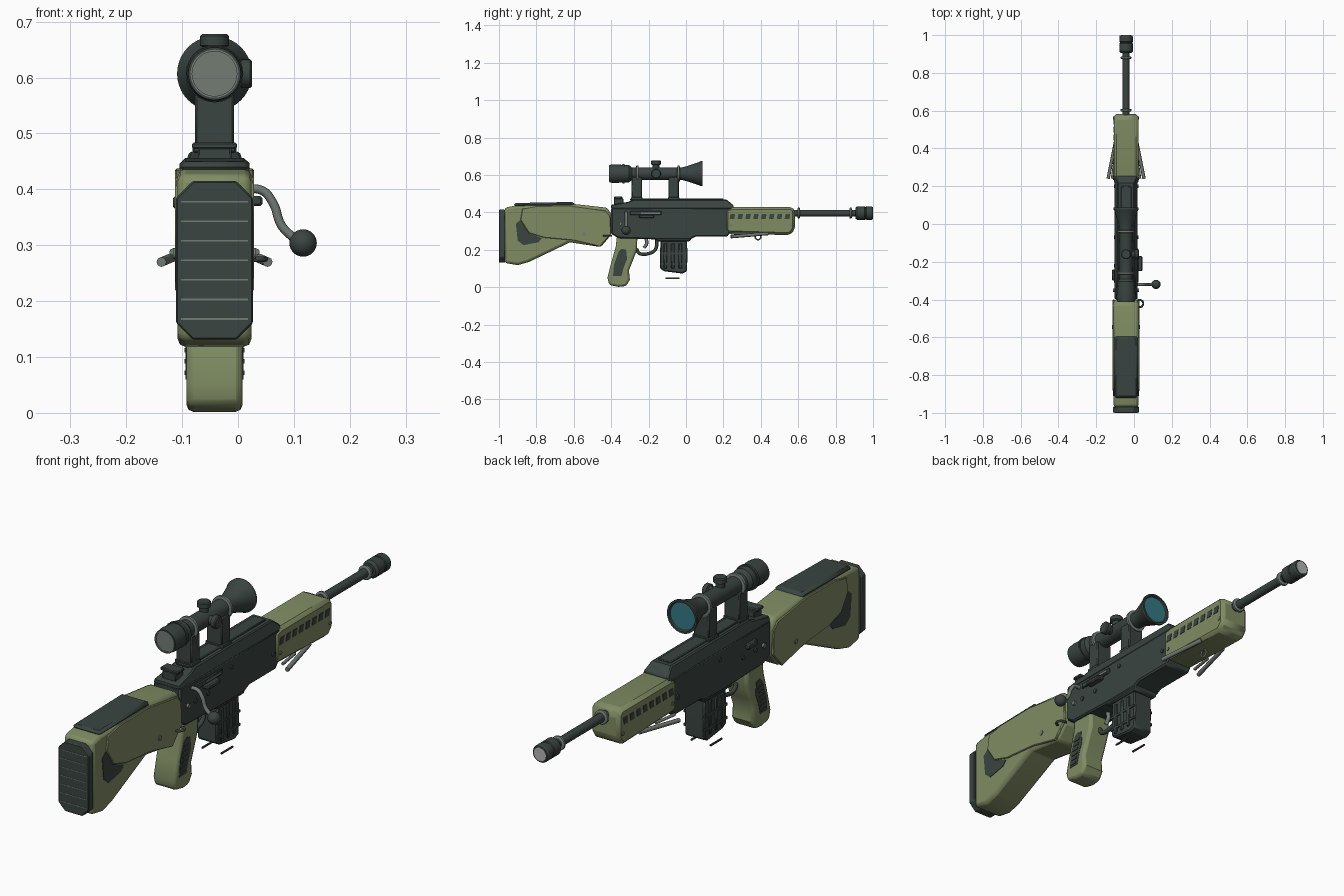
import bpy, bmesh, math
from mathutils import Vector, Matrix

if "Cube" in bpy.data.objects:
    bpy.data.objects.remove(bpy.data.objects["Cube"])

CX = -0.042  # centre line of the rifle


def mat(name, r, g, b):
    m = bpy.data.materials.new(name)
    m.diffuse_color = (r, g, b, 1)
    m.use_nodes = True
    m.node_tree.nodes["Principled BSDF"].inputs["Base Color"].default_value = m.diffuse_color
    return m


DARK = mat("dark gunmetal", 0.042, 0.058, 0.052)
GREEN = mat("olive green", 0.215, 0.265, 0.125)
GREY = mat("worn grey metal", 0.17, 0.20, 0.175)
LENS = mat("teal lens", 0.035, 0.19, 0.23)
PALE = mat("pale metal", 0.45, 0.46, 0.45)


def finish(name, bm, material, bevel=0, seg=1):
    bmesh.ops.recalc_face_normals(bm, faces=bm.faces)
    me = bpy.data.meshes.new(name)
    bm.to_mesh(me)
    bm.free()
    me.materials.append(material)
    ob = bpy.data.objects.new(name, me)
    bpy.context.collection.objects.link(ob)
    if bevel:
        md = ob.modifiers.new("bevel", 'BEVEL')
        md.width, md.segments, md.limit_method = bevel, seg, 'ANGLE'
        md.angle_limit = math.radians(40)
    return ob


def prism(name, prof, x0, x1, material, bevel=0, seg=1, taper=None):
    """Extrude a (y, z) profile from x0 to x1 (relative to centre line)."""
    bm = bmesh.new()
    rows = []
    for x in (x0, x1):
        rows.append([bm.verts.new((CX + x * (taper(y, z) if taper else 1), y, z)) for y, z in prof])
    for r in rows:
        bm.faces.new(r)
    n = len(prof)
    for i in range(n):
        j = (i + 1) % n
        bm.faces.new((rows[0][i], rows[0][j], rows[1][j], rows[1][i]))
    return finish(name, bm, material, bevel, seg)


def both(name, prof, a, b, material, bevel=0):
    prism(name + "_right", prof, a, b, material, bevel)
    prism(name + "_left", prof, -b, -a, material, bevel)


def rect(y0, y1, z0, z1):
    return [(y0, z0), (y1, z0), (y1, z1), (y0, z1)]


def lathe(name, pts, x, z, material, n=32, rot=None, y=0):
    """Revolve (radius, y) points round the y axis, then turn and move."""
    bm = bmesh.new()
    rings = []
    for r, t in pts:
        rings.append([bm.verts.new((r * math.cos(2 * math.pi * i / n), t, r * math.sin(2 * math.pi * i / n)))
                      for i in range(n)])
    for a, b in zip(rings, rings[1:]):
        for i in range(n):
            j = (i + 1) % n
            bm.faces.new((a[i], a[j], b[j], b[i]))
    bm.faces.new(rings[0])
    bm.faces.new(rings[-1])
    if rot:
        bm.transform(Matrix.Rotation(math.radians(rot[1]), 4, rot[0]))
    bm.transform(Matrix.Translation((CX + x, y, z)))
    return finish(name, bm, material)


def rod(name, pts, r, material, closed=False):
    cu = bpy.data.curves.new(name, 'CURVE')
    cu.dimensions, cu.bevel_depth, cu.bevel_resolution = '3D', r, 2
    cu.use_fill_caps = True
    sp = cu.splines.new('BEZIER')
    sp.bezier_points.add(len(pts) - 1)
    for p, c in zip(sp.bezier_points, pts):
        p.co = (CX + c[0], c[1], c[2])
        p.handle_left_type = p.handle_right_type = 'AUTO'
    sp.use_cyclic_u, sp.resolution_u = closed, 6
    cu.materials.append(material)
    ob = bpy.data.objects.new(name, cu)
    bpy.context.collection.objects.link(ob)


# Stock with raised side panels, recesses, cheek rest and butt pad
prism("stock", [(-.97, .425), (-.91, .437), (-.6, .445), (-.42, .425), (-.4, .39), (-.4, .28), (-.455, .215),
                (-.62, .24), (-.84, .135), (-.9, .118), (-.97, .13)], -.066, .066, GREEN, .014, 2)
both("stock_panel", [(-.84, .29), (-.885, .36), (-.875, .42), (-.8, .435), (-.62, .437), (-.43, .41), (-.405, .38),
                     (-.4, .285), (-.46, .217), (-.6, .25), (-.76, .265)], .06, .071, GREEN, .003)
both("stock_recess", [(-.885, .36), (-.91, .34), (-.9, .25), (-.87, .225), (-.79, .24), (-.77, .262), (-.84, .29)],
     .06, .068, DARK)
prism("cheek_rest", [(-.92, .43), (-.92, .45), (-.6, .456), (-.59, .43)], -.063, .063, DARK, .01)
for s in (-1, 1):
    lathe("stock_screw", [(.01, -.003), (.01, .003)], s * .071, .285, GREY, 16, ('Z', 90), -.545)

bm = bmesh.new()  # butt pad outline in x, z with cut corners
w, c = .069, .03
out = [(-w + c, .131), (w - c, .131), (w, .131 + c), (w, .415 - c), (w - c, .415), (-w + c, .415),
       (-w, .415 - c), (-w, .131 + c)]
f = bm.faces.new([bm.verts.new((CX + x, -.999, z)) for x, z in out])
ext = bmesh.ops.extrude_face_region(bm, geom=[f])
bmesh.ops.translate(bm, verts=[v for v in ext['geom'] if isinstance(v, bmesh.types.BMVert)], vec=(0, .032, 0))
finish("butt_pad", bm, DARK, .003)
for i in range(7):
    z = .168 + i * .035
    prism("butt_pad_rib", rect(-1, -.995, z - .0015, z + .0015), -.06, .06, GREY)

# Receiver: lower body plus tapered upper
prism("receiver", [(-.4, .425), (-.4, .285), (-.36, .262), (-.14, .255), (.02, .255), (.05, .27), (.22, .27),
                   (.235, .29), (.25, .36), (.25, .425)], -.06, .06, DARK, .006)
prism("receiver_top", [(-.4, .42), (.254, .42), (.254, .438), (.217, .468), (-.28, .468), (-.31, .456), (-.4, .44)],
      -.06, .06, DARK, .004, 1, lambda y, z: 1 - max(0, z - .425) * 6)
prism("magazine_well", [(-.155, .245), (.02, .245), (.05, .29), (-.17, .29)], -.056, .056, DARK, .005)
prism("top_rail", rect(-.3, .2, .463, .474), -.028, .028, DARK, .003)
prism("rear_sight_base", rect(-.385, -.335, .44, .475), -.03, .03, DARK, .003)
prism("rear_sight", rect(-.385, -.34, .472, .484), -.04, .04, DARK, .003)
prism("ejection_cover", rect(-.3, -.13, .385, .408), .055, .066, DARK, .003)
prism("ejection_strip", rect(-.24, -.14, .392, .4), .06, .069, GREY)
prism("bolt_release", rect(-.25, -.17, .37, .388), .055, .086, DARK, .004)
prism("selector", rect(-.3, -.24, .365, .388), -.074, -.055, DARK, .004)
for y, z in ((-.07, .39), (-.3, .34), (-.22, .34), (.2, .34)):
    for s in (-1, 1):
        lathe("receiver_pin", [(.009, -.065), (.009, .065)], 0, z, DARK, 16, ('Z', 90), y)
lathe("charging_pin", [(.009, -.069), (.009, .069)], 0, .34, GREY, 16, ('Z', 90), -.35)

# Bolt handle with ball
rod("bolt_handle", [(.05, -.32, .4), (.085, -.32, .398), (.105, -.32, .375), (.12, -.32, .335), (.145, -.32, .31)],
    .008, GREY)
bm = bmesh.new()
bmesh.ops.create_uvsphere(bm, u_segments=24, v_segments=14, radius=.0245)
bm.transform(Matrix.Translation((.1165, -.32, .304)))
finish("bolt_knob", bm, DARK)

# Pistol grip with dark ridged panels
prism("pistol_grip", [(-.37, .275), (-.375, .22), (-.4, .13), (-.42, .05), (-.41, .012), (-.36, .002), (-.32, .006),
                      (-.3, .04), (-.305, .09), (-.285, .14), (-.262, .2), (-.26, .275)], -.05, .05, GREEN, .012, 2)
both("grip_panel", [(-.36, .19), (-.385, .12), (-.39, .06), (-.345, .06), (-.335, .1), (-.315, .15), (-.32, .2),
                    (-.345, .205)], .045, .0515, DARK)
for i in range(6):
    z, y = .072 + i * .02, -.367 + i * .004
    both("grip_ridge", rect(y - .016, y + .016, z - .004, z + .004), .048, .054, DARK)

# Trigger and guard
rod("trigger_guard", [(0, -.265, .205), (0, -.25, .182), (0, -.2, .18), (0, -.165, .2), (0, -.155, .26)], .009, DARK)
rod("trigger", [(0, -.215, .265), (0, -.21, .235), (0, -.225, .21)], .009, GREY)

# Magazine with ribs and base strips
prism("magazine", [(-.135, .26), (-.14, .17), (-.14, .1), (-.115, .085), (-.02, .073), (.005, .085), (.008, .17),
                   (.005, .26)], -.045, .045, DARK, .006)
for y in (-.11, -.07, -.03):
    both("magazine_rib", rect(y - .009, y + .009, .1, .235), .042, .05, DARK, .003)
for z in (.125, .18):
    both("magazine_band", rect(-.138, .005, z - .005, z + .005), .042, .049, DARK)
both("magazine_strip", rect(-.11, -.035, .045, .051), .04, .046, DARK)

# Handguard with vents and folded legs
prism("handguard", [(.21, .3), (.21, .42), (.25, .43), (.565, .43), (.583, .41), (.583, .31), (.555, .278),
                    (.23, .288)], -.065, .065, GREEN, .02)
for i in range(8):
    y = .248 + i * .042
    both("handguard_vent", [(y - .015, .364), (y + .01, .364), (y + .015, .392), (y - .01, .392)], .06, .067, DARK)
for y in (.24, .56):
    for s in (-1, 1):
        lathe("handguard_screw", [(.008, -.003), (.008, .003)], s * .065, .33, GREY, 12, ('Z', 90), y)
for s in (-1, 1):
    rod("folded_leg", [(s * .095, .24, .27), (s * .055, .44, .287)], .009, GREY)
    rod("leg_brace", [(s * .075, .24, .288), (s * .06, .34, .288)], .006, GREY)


def loop(name, x, y, z, r):
    rod(name, [(x, y + r * math.cos(a), z + r * math.sin(a)) for a in (0, 1.571, 3.142, 4.712)], .004, GREY, True)


loop("front_sling_loop", 0, .385, .27, .016)
rod("rear_sling_loop", [(.06, -.44, .275), (.085, -.435, .275), (.088, -.41, .275), (.06, -.4, .275)], .005, DARK)

# Barrel, collars and muzzle
BZ = .396
lathe("barrel", [(.018, .56), (.018, .93)], 0, BZ, DARK, 24)
for y in (.603, .88):
    lathe("barrel_collar", [(.024, y - .007), (.029, y - .004), (.029, y + .004), (.024, y + .007)], 0, BZ, GREY, 24)
lathe("muzzle", [(.028, .905), (.036, .915), (.036, .955), (.033, .958), (.033, .962), (.036, .965), (.036, .993),
                 (.032, .999)], 0, BZ, DARK)
lathe("muzzle_face", [(.027, .99), (.027, 1.0)], 0, BZ, PALE)

# Scope body, lenses, rings, turrets and mounts
SZ = .607
lathe("scope_body", [(.04, -.4), (.042, -.41), (.047, -.41), (.05, -.385), (.047, -.335), (.046, -.305), (.034, -.29),
                     (.034, -.02), (.042, .01), (.062, .07), (.067, .078), (.067, .087), (.059, .087), (.056, .078)],
      0, SZ, DARK, 40)
lathe("rear_lens", [(.037, -.404), (.037, -.396)], 0, SZ, LENS)
lathe("front_lens", [(.055, .07), (.055, .081)], 0, SZ, LENS)
lathe("eyepiece_ring", [(.0515, -.34), (.0515, -.33)], 0, SZ, DARK)
for y in (-.26, -.04):
    lathe("scope_ring", [(.036, y - .007), (.045, y - .005), (.045, y + .005), (.036, y + .007)], 0, SZ, GREY)
lathe("eyepiece_rim", [(.04, -.409), (.04, -.412), (.043, -.412), (.043, -.409)], 0, SZ, GREY)
T = [(.018, 0), (.018, .046), (.026, .05), (.026, .067), (.022, .071)]
lathe("top_turret", T, 0, SZ, DARK, 24, ('X', 90), -.16)
lathe("side_turret", [(r, t * .95) for r, t in T], 0, SZ, DARK, 24, ('Z', -90), -.16)
for y in (-.263, -.066):
    prism("scope_mount", rect(y - .028, y + .028, .47, .59), -.035, .035, DARK, .004)
    prism("scope_mount_foot", rect(y - .03, y + .03, .466, .482), -.039, .039, DARK, .003)

# Smooth shading on curved parts, sharp edges kept
bpy.ops.object.select_all(action='DESELECT')
for ob in bpy.data.objects:
    if ob.type == 'MESH':
        ob.select_set(True)
        bpy.context.view_layer.objects.active = ob
bpy.ops.object.shade_smooth_by_angle(angle=math.radians(30))
